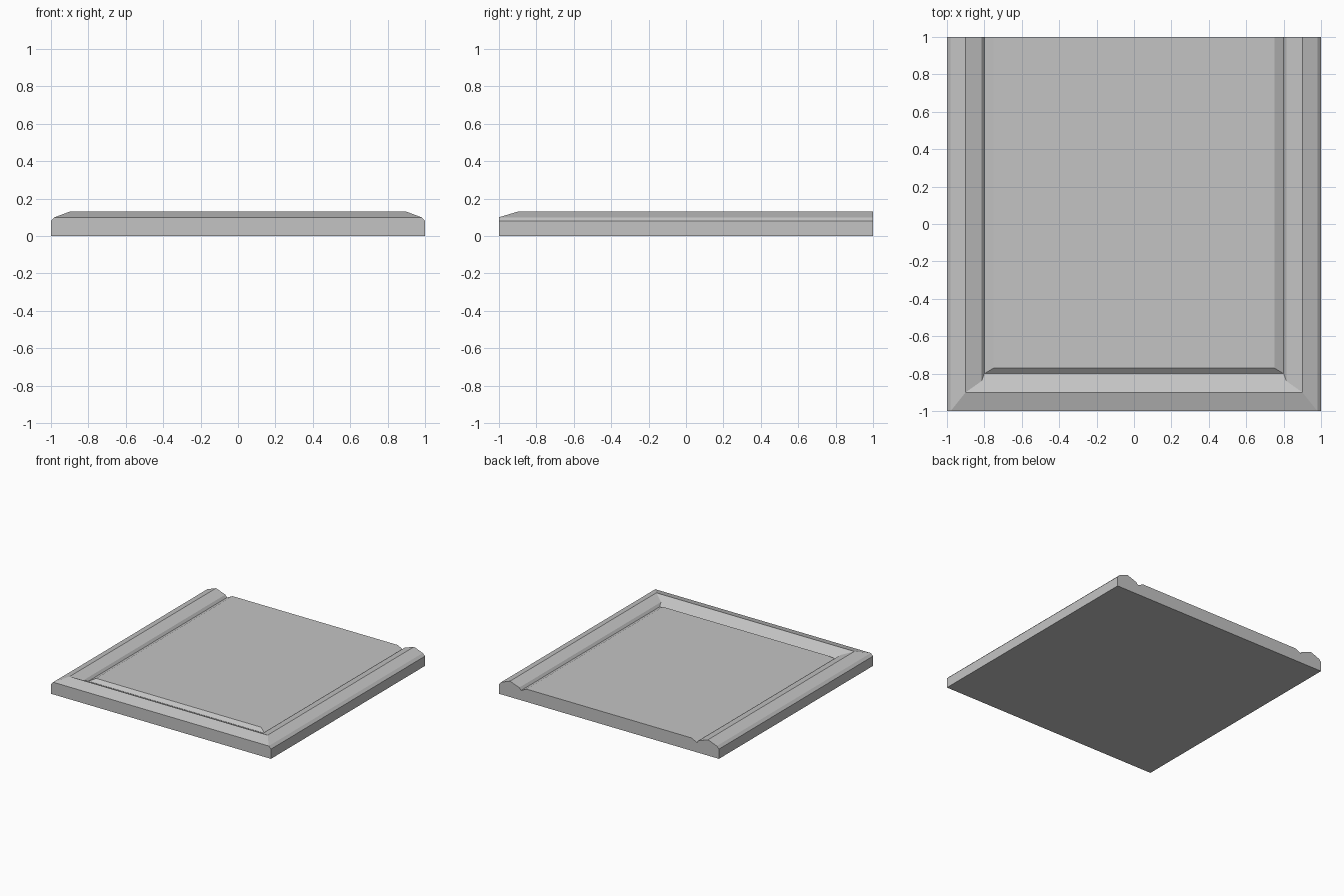
import bpy, bmesh

cube = bpy.data.objects.get("Cube")
if cube:
    bpy.data.objects.remove(cube, do_unlink=True)

# Single flat grey
GREY = (0.55, 0.55, 0.55, 1.0)
mat = bpy.data.materials.new("plain_grey")
mat.use_nodes = True
mat.diffuse_color = GREY
mat.node_tree.nodes["Principled BSDF"].inputs["Base Color"].default_value = GREY

# Moulding profile from the outer foot to the panel: half width, front y, height
PROFILE = [
    (1.0, -1.0, 0.0),      # foot
    (1.0, -1.0, 0.08),     # side wall top
    (0.98, -1.0, 0.10),    # eased edge
    (0.9, -0.9, 0.13),     # ridge
    (0.815, -0.84, 0.10),  # inner lip
    (0.8, -0.8, 0.08),     # groove
    (0.75, -0.77, 0.105),  # panel edge
]
BACK = 1.0

bm = bmesh.new()


def rail(side):
    """Front and back vertices of the profile on one side."""
    front = [bm.verts.new((side * x, y, z)) for x, y, z in PROFILE]
    back = [bm.verts.new((side * x, BACK, z)) for x, y, z in PROFILE]
    return front, back


left_front, left_back = rail(1)
right_front, right_back = rail(-1)

# Mitred moulding along both sides and the front
for i in range(len(PROFILE) - 1):
    j = i + 1
    bm.faces.new((left_front[i], left_back[i], left_back[j], left_front[j]))
    bm.faces.new((right_back[i], right_front[i], right_front[j], right_back[j]))
    bm.faces.new((right_front[i], left_front[i], left_front[j], right_front[j]))

# Raised panel, open back end and underside
bm.faces.new((right_front[-1], left_front[-1], left_back[-1], right_back[-1]))
bm.faces.new(left_back + right_back[::-1])
bm.faces.new((left_front[0], right_front[0], right_back[0], left_back[0]))
bmesh.ops.recalc_face_normals(bm, faces=bm.faces)

mesh = bpy.data.meshes.new("moulded_panel")
bm.to_mesh(mesh)
bm.free()
mesh.materials.append(mat)
panel = bpy.data.objects.new("moulded_panel", mesh)
bpy.context.collection.objects.link(panel)
